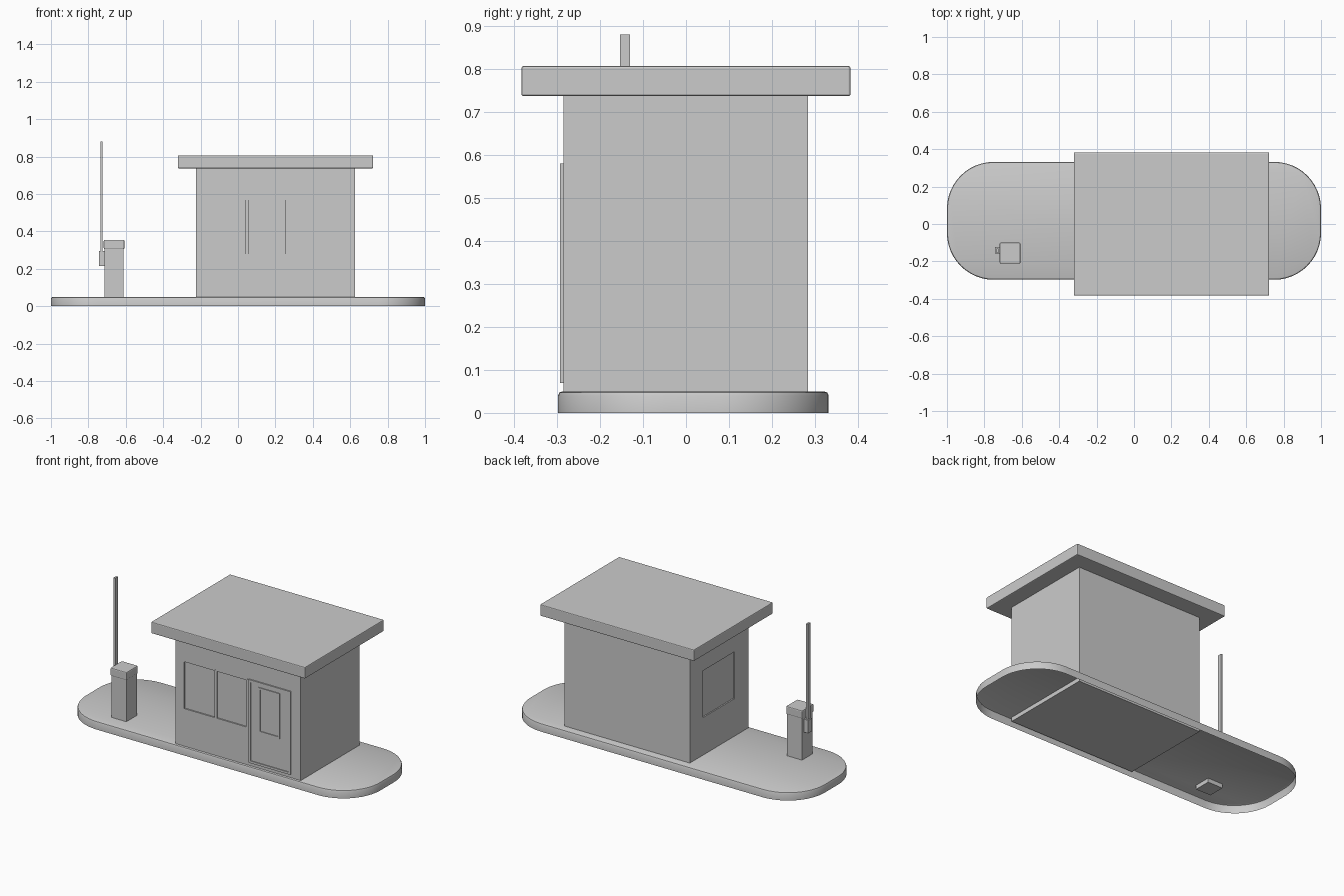
import bpy, bmesh, math

if "Cube" in bpy.data.objects:
    bpy.data.objects.remove(bpy.data.objects["Cube"])

def box(name, x0, x1, y0, y1, z0, z1, bevel=0.0):
    bm = bmesh.new()
    bmesh.ops.create_cube(bm, size=1)
    for v in bm.verts:
        v.co = (x0 if v.co.x < 0 else x1, y0 if v.co.y < 0 else y1, z0 if v.co.z < 0 else z1)
    if bevel:
        bmesh.ops.bevel(bm, geom=bm.edges[:], offset=bevel, segments=2, profile=0.5, affect='EDGES')
    return finish(name, bm)

def finish(name, bm):
    me = bpy.data.meshes.new(name)
    bm.to_mesh(me)
    bm.free()
    ob = bpy.data.objects.new(name, me)
    bpy.context.collection.objects.link(ob)
    return ob

def frame(name, x0, x1, z0, z1, w, y0, y1):
    """Rectangular ring standing on the front wall."""
    box(name + "_left", x0, x0 + w, y0, y1, z0, z1)
    box(name + "_right", x1 - w, x1, y0, y1, z0, z1)
    box(name + "_top", x0 + w, x1 - w, y0, y1, z1 - w, z1)
    box(name + "_bottom", x0 + w, x1 - w, y0, y1, z0, z0 + w)

# Traffic island: rounded kerb, open underneath, softened top edge
def outline(inset):
    r, pts = 0.25, []
    for i, (cx, cy) in enumerate([(1 - r, 0.332 - r), (-1 + r, 0.332 - r),
                                  (-1 + r, -0.298 + r), (1 - r, -0.298 + r)]):
        for k in range(13):
            a = math.pi / 2 * (i + k / 12)
            pts.append((cx + (r - inset) * math.cos(a), cy + (r - inset) * math.sin(a)))
    return pts

bm = bmesh.new()
rings = [[bm.verts.new((x, y, z)) for x, y in outline(i)]
         for i, z in [(0, 0), (0, 0.04), (0.003, 0.047), (0.01, 0.05)]]
for a, b in zip(rings, rings[1:]):
    for i in range(len(a)):
        j = (i + 1) % len(a)
        bm.faces.new((a[i], a[j], b[j], b[i]))
bm.faces.new(rings[-1])
island = finish("island_base", bm)
bpy.context.view_layer.objects.active = island
island.select_set(True)
bpy.ops.object.shade_smooth_by_angle(angle=math.radians(40))

# Booth walls with shallow window recesses
FRONT = -0.285
walls = box("booth_walls", -0.225, 0.625, FRONT, 0.284, 0.025, 0.745)
cutters = [box("front_window_cutter_a", -0.165, 0.04, FRONT - 0.1, FRONT + 0.008, 0.28, 0.567),
           box("front_window_cutter_b", 0.056, 0.26, FRONT - 0.1, FRONT + 0.008, 0.28, 0.567),
           box("side_window_cutter", -0.3, -0.217, -0.148, 0.157, 0.28, 0.567)]
for c in cutters:
    m = walls.modifiers.new("window", 'BOOLEAN')
    m.object = c
    m.solver = 'EXACT'
    bpy.context.view_layer.objects.active = walls
    bpy.ops.object.modifier_apply(modifier=m.name)
    bpy.data.objects.remove(c)

# Window mullions
for i, x in enumerate((0.048, 0.262)):
    box(f"window_mullion_{i}", x - 0.007, x + 0.007, FRONT - 0.002, FRONT + 0.01, 0.275, 0.575)

# Door with surround and glazed opening
frame("door_frame", 0.275, 0.56, 0.07, 0.58, 0.014, FRONT - 0.008, FRONT + 0.005)
box("door_panel", 0.289, 0.546, FRONT - 0.003, FRONT + 0.005, 0.084, 0.566)
frame("door_window_frame", 0.342, 0.488, 0.27, 0.548, 0.012, FRONT - 0.008, FRONT)

# Flat roof
box("roof", -0.322, 0.722, -0.383, 0.383, 0.737, 0.807, 0.005)

# Barrier post, cap, pivot and raised arm
box("barrier_post", -0.713, -0.612, -0.207, -0.105, 0.025, 0.31)
box("barrier_cap", -0.718, -0.607, -0.212, -0.1, 0.305, 0.355, 0.006)
box("arm_pivot", -0.743, -0.712, -0.157, -0.122, 0.215, 0.295)
box("barrier_arm", -0.736, -0.724, -0.154, -0.13, 0.22, 0.88)
